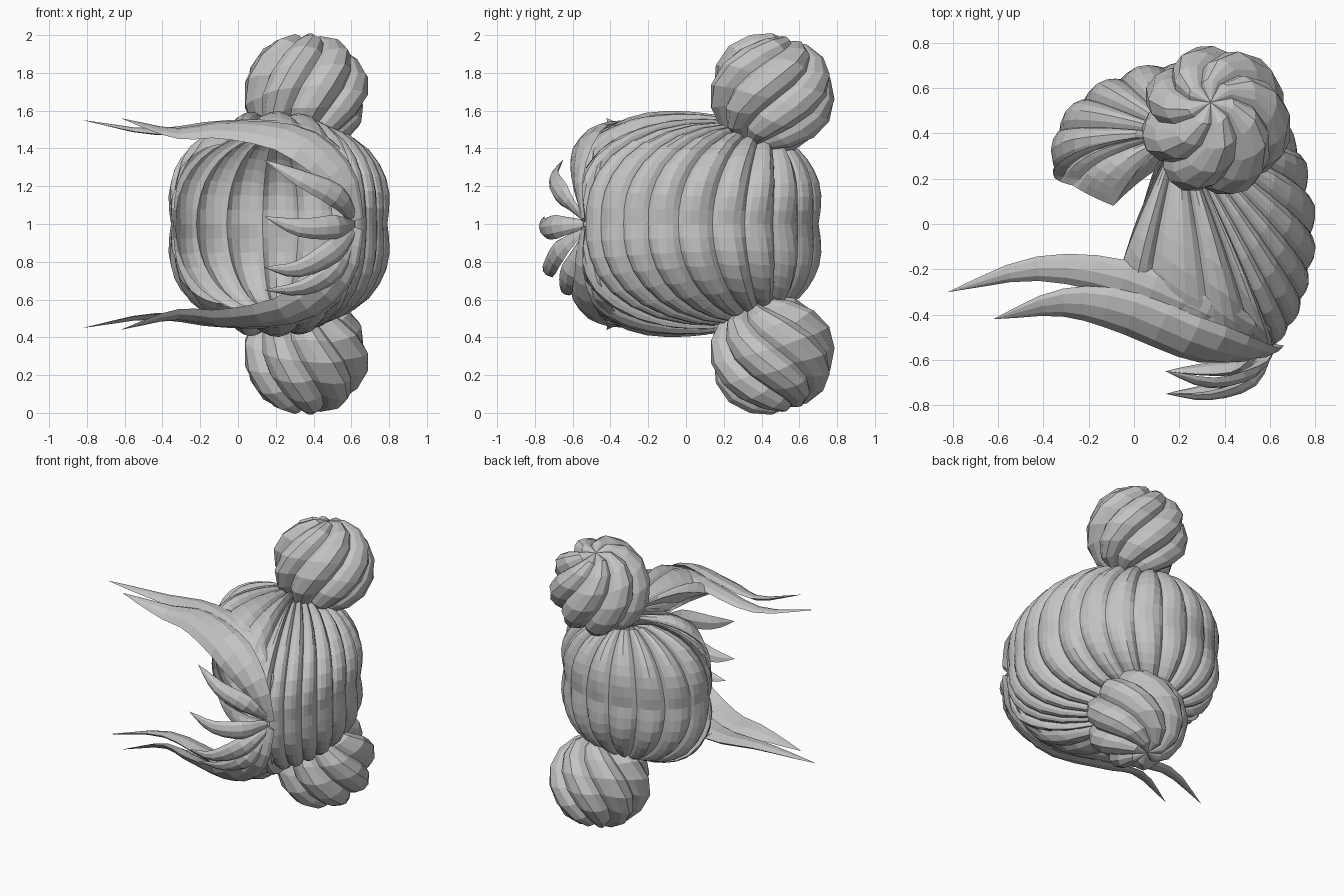
import bpy, math
from mathutils import Vector as V

if "Cube" in bpy.data.objects:
    bpy.data.objects.remove(bpy.data.objects["Cube"])

hair = bpy.data.materials.new("hair grey")
hair.diffuse_color = (0.55, 0.55, 0.55, 1)
hair.use_nodes = True
hair.node_tree.nodes["Principled BSDF"].inputs["Base Color"].default_value = hair.diffuse_color


def make(name, verts, faces, mirrored=False):
    """Mesh object; mirrored adds the copy across the plane z = 1."""
    verts = [tuple(v) for v in verts]
    faces = [tuple(f) for f in faces]
    if mirrored:
        n = len(verts)
        faces += [tuple(i + n for i in reversed(f)) for f in faces]
        verts += [(x, y, 2 - z) for x, y, z in verts]
    me = bpy.data.meshes.new(name)
    me.from_pydata(verts, [], faces)
    me.validate()
    me.materials.append(hair)
    ob = bpy.data.objects.new(name, me)
    bpy.context.collection.objects.link(ob)
    return ob


# lobe cross-section shared by all ribs: (across, height)
LOBE = [(0, 0), (0.14, 0.5), (0.36, 0.9), (0.6, 1), (0.84, 0.6), (1, 0)]

# ---- cap: ribs fanning from the centre parting and hairline to a pole under each bun
C = V((0.2, 0.08, 1))
POLE = V((0.2, 0.33, 1.38))
seam = [(0.62, -0.53), (0.68, -0.45), (0.735, -0.33), (0.765, -0.2),
        (0.78, -0.04), (0.755, 0.14), (0.72, 0.31), (0.63, 0.46), (0.5, 0.59), (0.32, 0.67),
        (0.13, 0.69), (-0.06, 0.64), (-0.22, 0.55), (-0.33, 0.41), (-0.34, 0.22)]
edge = [(-0.33, 0.19, 1.18), (-0.27, 0.17, 1.33), (-0.09, 0.08, 1.42), (0.10, 0.24, 1.45),
        (0.05, 0.12, 1.47), (0.03, 0.02, 1.5), (-0.06, -0.2, 1.5), (0.06, -0.32, 1.5),
        (0.34, -0.52, 1.45), (0.52, -0.56, 1.26)]
border = [V((x, y, 1)) for x, y in seam] + [V(p) for p in edge]
plan = sorted((math.atan2(y - C.y, x - C.x), math.hypot(x - C.x, y - C.y))
              for x, y in seam + [(-0.33, -0.1), (-0.05, -0.42), (0.3, -0.58)])
plan = [(plan[-1][0] - math.tau, plan[-1][1])] + plan + [(plan[0][0] + math.tau, plan[0][1])]


def radius(d):
    a = math.atan2(d.y, d.x)
    rp = 0.6
    for (a0, r0), (a1, r1) in zip(plan, plan[1:]):
        if a0 <= a <= a1:
            rp = r0 + (r1 - r0) * (a - a0) / max(a1 - a0, 1e-6)
    k = 2.4
    return ((math.hypot(d.x, d.y) / rp) ** k + (abs(d.z) / 0.535) ** k) ** (-1 / k)


verts, faces = [], []
ROWS = 10
pd = (POLE - C).normalized()
for b0, b1 in zip(border, border[1:] + border[:1]):
    base = len(verts)
    amp = min(0.05, 0.28 * (b1 - b0).length)
    for u, h in LOBE:
        b = b0.lerp(b1, u) - C
        bd = b.normalized()
        fix = b.length - radius(bd)
        # ribs leave the parting square to it, then bend to the pole
        straight = max(0, 1 - b.z / 0.35)
        ctrl = ((bd + pd) / 2).lerp(V((bd.x * 0.85, bd.y * 0.9, 0.6)), straight)
        for j in range(ROWS + 1):
            t = j / ROWS
            d = (bd * (1 - t) ** 2 + ctrl * (2 * t * (1 - t)) + pd * t * t).normalized()
            r = radius(d) + fix * (1 - t) ** 2
            r += h * amp * (0.4 + 0.6 * min(1, 4 * t)) * (1 - t ** 3)
            r -= max(0, t - 0.8) * 0.5
            verts.append(C + d * r)
    n = ROWS + 1
    for i in range(len(LOBE) - 1):
        for j in range(ROWS):
            a = base + i * n + j
            faces.append((a, a + n, a + n + 1, a + 1))
make("hair_cap", verts, faces, True)

# ---- buns: twisted lobed balls
verts, faces = [], []
LOBES, RINGS, TWIST = 7, 9, 2.3
tilt = V((0, 0, 1)).rotation_difference(V((-0.08, 0.3, 1)))
ring = [((k + u) / LOBES * math.tau, h) for k in range(LOBES) for u, h in LOBE[:-1]]
m = len(ring)
for j in range(RINGS + 1):
    s = j / RINGS
    th = math.pi * (1 - s)
    for a, h in ring:
        r = 0.28 + 0.06 * h * math.sin(th) ** 0.7
        ph = a + TWIST * s
        p = V((math.sin(th) * math.cos(ph), math.sin(th) * math.sin(ph), 1.03 * math.cos(th))) * r
        verts.append(tilt @ p + V((0.36, 0.455, 1.695)))
for j in range(RINGS):
    for i in range(m):
        a, b = j * m + i, j * m + (i + 1) % m
        faces.append((a, b, b + m, a + m))
make("hair_buns", verts, faces, True)


# ---- loose strands: flattened tapering tubes along smooth paths
def strand(name, pts, width, thick, mirrored=False, steps=14):
    pts = [V(p) for p in pts]
    ext = [2 * pts[0] - pts[1]] + pts + [2 * pts[-1] - pts[-2]]
    path = []
    for i in range(steps + 1):
        f = i / steps * (len(pts) - 1)
        k = min(int(f), len(pts) - 2)
        t = f - k
        a, b, c, d = ext[k:k + 4]
        path.append(0.5 * (2 * b + (c - a) * t + (2 * a - 5 * b + 4 * c - d) * t * t
                           + (3 * b - a - 3 * c + d) * t ** 3))
    section = [(-1, -0.2), (-0.55, 0.7), (0.1, 1), (0.7, 0.6), (1, -0.2), (0, -0.7)]
    vs, fs = [], []
    n = len(section)
    for i, p in enumerate(path):
        s = i / steps
        tan = (path[min(i + 1, steps)] - path[max(i - 1, 0)]).normalized()
        out = V((0, p.y + 0.15, p.z - 1))
        out = (out - tan * out.dot(tan)).normalized()
        side = tan.cross(out)
        k = (0.35 + 0.65 * min(1, s / 0.35)) * (1 - s ** 3) + 0.004
        vs += [p + side * (x * width * k) + out * (y * thick * k) for x, y in section]
    for i in range(steps):
        for j in range(n):
            a, b = i * n + j, i * n + (j + 1) % n
            fs.append((a, b, b + n, a + n))
    fs += [tuple(reversed(range(n))), tuple(range(steps * n, steps * n + n))]
    make(name, vs, fs, mirrored)


# long side locks, one pair per side
strand("side_lock_rear", [(0.62, -0.48, 1.06), (0.5, -0.47, 1.36), (0.25, -0.36, 1.5),
                          (-0.1, -0.23, 1.515), (-0.45, -0.2, 1.485), (-0.82, -0.3, 1.55)],
       0.105, 0.04, True)
strand("side_lock_front", [(0.62, -0.54, 1.02), (0.53, -0.57, 1.26), (0.29, -0.52, 1.45),
                           (-0.06, -0.385, 1.5), (-0.33, -0.35, 1.48), (-0.62, -0.42, 1.56)],
       0.13, 0.04, True)

# fringe strands over the forehead
fringe = [
    [(0.61, -0.54, 1.03), (0.52, -0.65, 1.15), (0.34, -0.7, 1.24), (0.14, -0.65, 1.34)],
    [(0.61, -0.54, 1.0), (0.52, -0.69, 0.985), (0.33, -0.755, 0.98), (0.14, -0.75, 1.04)],
    [(0.61, -0.54, 0.97), (0.51, -0.67, 0.86), (0.32, -0.73, 0.76), (0.14, -0.75, 0.77)],
    [(0.61, -0.53, 0.95), (0.51, -0.62, 0.76), (0.34, -0.64, 0.66), (0.14, -0.65, 0.65)],
]
for i, pts in enumerate(fringe):
    strand("fringe_strand_%d" % (i + 1), pts, 0.068, 0.033, steps=9)
